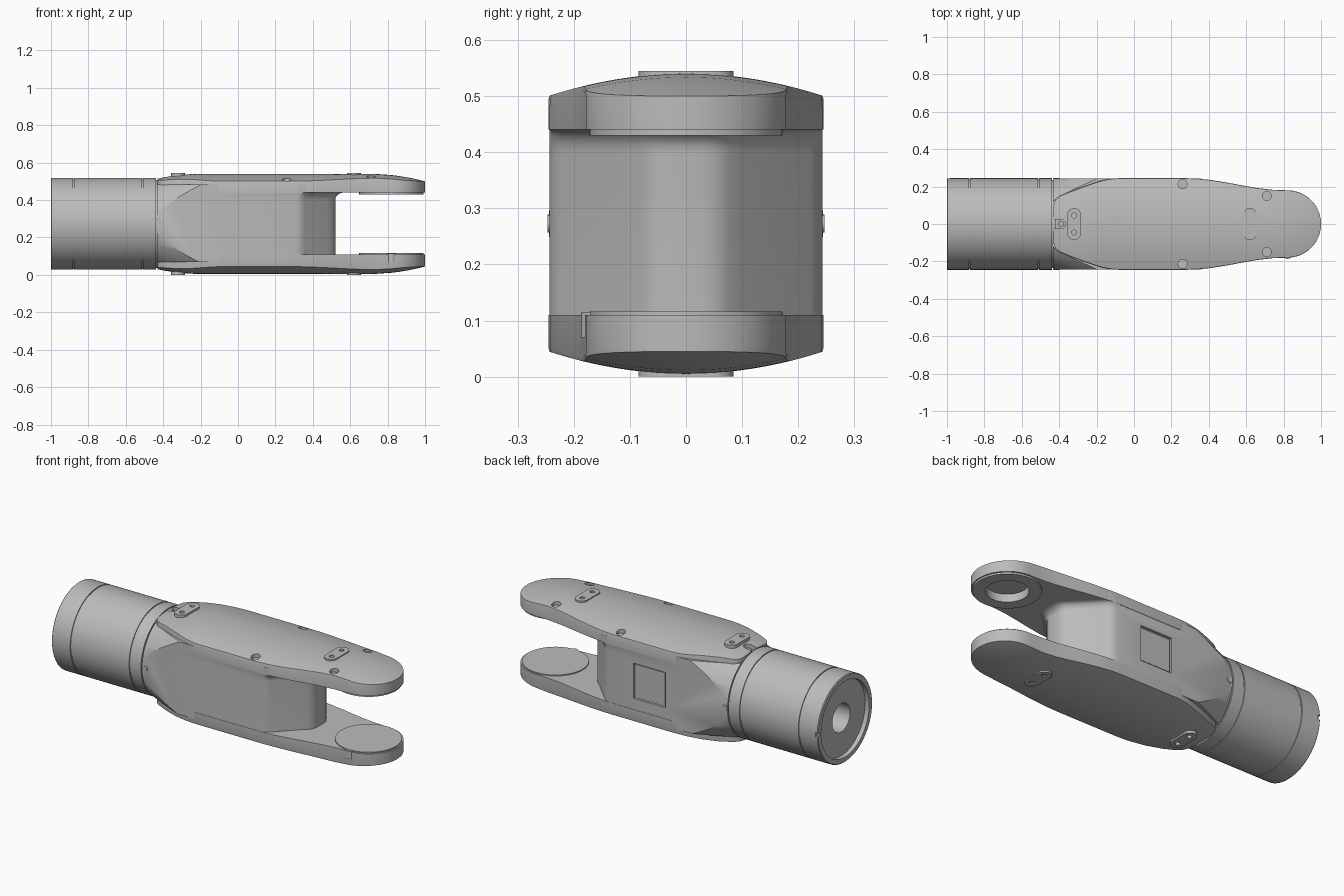
import bpy, bmesh, math
from mathutils import Matrix, Vector

cube = bpy.data.objects.get("Cube")
if cube:
    bpy.data.objects.remove(cube)

HEIGHT = 0.545
MID = HEIGHT / 2
SIDE = 0.245
TIP_X, TIP_R = 0.82, 0.18

grey = bpy.data.materials.new("plain_grey")
grey.use_nodes = True
grey.diffuse_color = (0.5, 0.5, 0.5, 1)
grey.node_tree.nodes["Principled BSDF"].inputs["Base Color"].default_value = (0.5, 0.5, 0.5, 1)


def make(name, bm, flip=False):
    """Turn a bmesh into an object, optionally mirrored to the underside."""
    if flip:
        for v in bm.verts:
            v.co.z = HEIGHT - v.co.z
    bmesh.ops.recalc_face_normals(bm, faces=bm.faces[:])
    mesh = bpy.data.meshes.new(name)
    bm.to_mesh(mesh)
    bm.free()
    mesh.materials.append(grey)
    ob = bpy.data.objects.new(name, mesh)
    bpy.context.collection.objects.link(ob)
    return ob


def select(ob):
    bpy.ops.object.select_all(action='DESELECT')
    ob.select_set(True)
    bpy.context.view_layer.objects.active = ob


def smooth(ob, angle=30):
    select(ob)
    bpy.ops.object.shade_smooth_by_angle(angle=math.radians(angle))


def boolean(ob, cutter, operation='DIFFERENCE'):
    cutter.hide_render = True
    mod = ob.modifiers.new("cut", 'BOOLEAN')
    mod.operation, mod.solver, mod.object = operation, 'EXACT', cutter
    mod.use_self = True
    select(ob)
    bpy.ops.object.modifier_apply(modifier=mod.name)
    bpy.data.objects.remove(cutter)


def loft(rings, bm=None):
    """Skin closed rings of equal length and cap both ends."""
    bm = bm or bmesh.new()
    rows = [[bm.verts.new(p) for p in ring] for ring in rings]
    n = len(rows[0])
    for a, b in zip(rows, rows[1:]):
        for i in range(n):
            bm.faces.new((a[i], a[(i + 1) % n], b[(i + 1) % n], b[i]))
    bm.faces.new(rows[0])
    bm.faces.new(rows[-1])
    return bm


def lathe(profile, n=96):
    """Revolve (x, radius) points about the arm's long axis."""
    return loft([[(x, r * math.cos(math.tau * i / n), MID + r * math.sin(math.tau * i / n))
                  for i in range(n)] for x, r in profile])


def disc(bm, x, y, z0, z1, r, n=32):
    loft([[(x + r * math.cos(math.tau * i / n), y + r * math.sin(math.tau * i / n), z)
           for i in range(n)] for z in (z0, z1)], bm)


def stadium(bm, x, y0, y1, r, z0, z1):
    pts = []
    for y, start in ((y1, 0), (y0, math.pi)):
        pts += [(x + r * math.cos(start + math.pi * i / 12),
                 y + r * math.sin(start + math.pi * i / 12)) for i in range(13)]
    loft([[(px, py, z) for px, py in pts] for z in (z0, z1)], bm)


def box(bm, centre, size):
    bmesh.ops.create_cube(bm, size=1, matrix=Matrix.Translation(centre) @ Matrix.Diagonal((*size, 1)))


def crown(x, y):
    """Height of the domed cover."""
    z = 0.54 - 0.04 * (y / SIDE) ** 2
    if x > 0.7:
        z -= 0.04 * ((x - 0.7) / 0.3) ** 2
    if x < -0.2:
        z -= 0.025 * ((-0.2 - x) / 0.23) ** 2
    return z


# Round joint housing with seams and a recessed, bored end
profile = [(-0.86, 0.08), (-0.975, 0.08), (-0.975, 0.215), (-1, 0.215), (-1, 0.241), (-0.996, SIDE)]
for seam in (-0.88, -0.51):
    profile += [(seam - 0.003, SIDE), (seam - 0.003, 0.24), (seam + 0.003, 0.24), (seam + 0.003, SIDE)]
profile += [(-0.438, SIDE), (-0.438, 0.236), (-0.42, 0.236)]
housing = make("joint_housing", lathe(profile))
bm = bmesh.new()
box(bm, (-1, SIDE, MID), (0.03, 0.03, 0.025))
boolean(housing, make("rim_notch_cutter", bm))
smooth(housing)

# Central body: tapered block with a flared upper end, trimmed by a cone
half = [(-0.432, 0.243), (0.31, 0.243), (0.335, 0.236), (0.355, 0.222), (0.475, 0.1),
        (0.5, 0.078), (0.515, 0.055), (0.52, 0.03)]
outline = half + [(x, -y) for x, y in reversed(half)]
layers = [(0.07, 0)] + [(0.4 + 0.04 * math.sin(a), 0.045 * (1 - math.cos(a)))
                        for a in [math.pi / 12 * i for i in range(7)]] + [(0.483, 0.045)]
body = make("central_body", loft([[(x + (off if x > 0 else 0), y, z) for x, y in outline]
                                  for z, off in layers]))
boolean(body, make("cone_trim", lathe([(-0.44, 0.242), (-0.2, 0.32), (0.1, 0.42), (0.7, 0.42)])),
        'INTERSECT')
bm = bmesh.new()
box(bm, (0.06, SIDE, MID), (0.2, 0.03, 0.2))
boolean(body, make("panel_cutter", bm))
smooth(body)
bm = bmesh.new()
box(bm, (0.06, 0.231, MID), (0.185, 0.008, 0.185))
make("side_panel", bm)

# Cover outline as (x, half width), finished by a round tip
stations = [(-0.43, 0.1), (-0.425, 0.122), (-0.41, 0.141), (-0.39, 0.153), (-0.33, 0.177),
            (-0.25, 0.207), (-0.18, 0.23), (-0.13, 0.241), (-0.08, SIDE), (0.1, SIDE), (0.28, SIDE),
            (0.35, 0.242), (0.42, 0.234), (0.5, 0.221), (0.58, 0.206), (0.66, 0.192), (0.74, 0.183)]
stations += [(TIP_X + TIP_R * math.sin(a), TIP_R * math.cos(a))
             for a in [math.radians(4.4 * i) for i in range(21)]]
STEPS = 24


def cover_ring(x, w, base):
    ys = [w * math.sin(math.pi / 2 * (2 * i / STEPS - 1)) for i in range(STEPS + 1)]
    # Slightly lowered rim gives the domed top a rounded edge
    top = [(x, y, crown(x, y) - (0.006 if abs(y) > w * 0.999 else 0)) for y in ys]
    return top + [(x, w, base), (x, -w, base)]


for side, flip, base, pad in (("upper", False, 0.44, 0.43), ("lower", True, 0.435, 0.429)):
    # Fork cover with screw pockets and an end slot
    cover = make(side + "_fork_cover", loft([cover_ring(x, w, base) for x, w in stations]), flip)
    cut = bmesh.new()
    for sy in (-1, 1):
        for x, y in ((0.26, 0.213), (0.71, 0.15)):
            disc(cut, x, sy * y, crown(x, y) - 0.018, 0.6, 0.024)
    stadium(cut, -0.39, 0, 0.0001, 0.024, 0.495, 0.6)
    box(cut, (-0.43, 0, 0.55), (0.08, 0.048, 0.11))
    if not flip:
        disc(cut, TIP_X, 0, 0.4, 0.475, 0.108, 64)
    boolean(cover, make("pocket_cutter", cut, flip))
    smooth(cover, 32)

    # Screw heads inside the pockets
    bm = bmesh.new()
    for sy in (-1, 1):
        for x, y in ((0.26, 0.213), (0.71, 0.15)):
            disc(bm, x, sy * y, crown(x, y) - 0.03, crown(x, y) - 0.012, 0.016, 20)
    disc(bm, -0.39, 0, 0.48, 0.505, 0.017, 20)
    smooth(make(side + "_cover_screws", bm, flip))

    # Raised mounting plates with two holes each
    for place, x in (("rear", -0.32), ("front", 0.62)):
        bm = bmesh.new()
        stadium(bm, x, -0.048, 0.048, 0.037, 0.51, HEIGHT)
        plate = make(f"{side}_{place}_plate", bm, flip)
        cut = bmesh.new()
        for y in (-0.045, 0.045):
            disc(cut, x, y, 0.53, 0.6, 0.013, 20)
        boolean(plate, make("hole_cutter", cut, flip))
        smooth(plate)

    # Bearing pad on the inner face of the fork tip
    bm = bmesh.new()
    disc(bm, TIP_X, 0, pad, 0.46, 0.172, 72)
    bearing = make(side + "_bearing_pad", bm, flip)
    if not flip:
        cut = bmesh.new()
        disc(cut, TIP_X, 0, 0.4, 0.5, 0.108, 64)
        boolean(bearing, make("bearing_cutter", cut))
    smooth(bearing)

# Small latch on the lower fork tip
bm = bmesh.new()
disc(bm, TIP_X, -0.163, 0.07, 0.114, 0.024, 24)
smooth(make("tip_latch", bm))

# Small side screws beside the housing
bm = bmesh.new()
for sy in (-1, 1):
    loft([[(-0.415 + 0.016 * math.cos(math.tau * i / 20), sy * y,
            MID + 0.016 * math.sin(math.tau * i / 20)) for i in range(20)] for y in (0.23, 0.247)], bm)
smooth(make("side_screws", bm))
